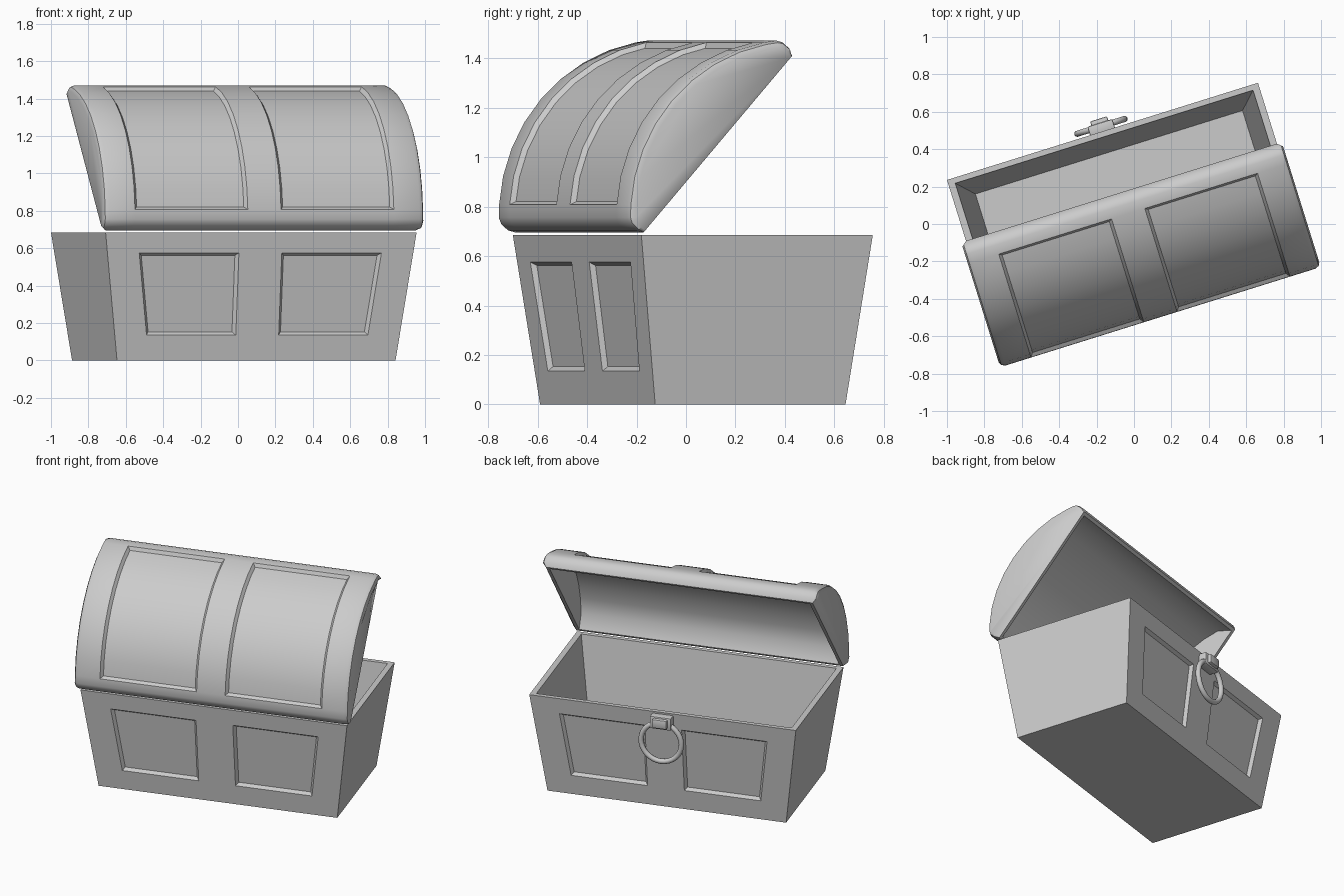
import bpy, bmesh
from math import radians, sin, cos, asin
from mathutils import Matrix

if "Cube" in bpy.data.objects:
    bpy.data.objects.remove(bpy.data.objects["Cube"])

# Whole chest is turned about z and slightly offset
CHEST = Matrix.Translation((-0.0225, 0.0275, 0)) @ Matrix.Rotation(radians(17.35), 4, 'Z')
LID = CHEST @ Matrix.Translation((0, -0.49, 0.685)) @ Matrix.Rotation(radians(48.6), 4, 'X')


def finish(bm, name, matrix, angle=35):
    bmesh.ops.recalc_face_normals(bm, faces=bm.faces)
    bm.transform(matrix)
    me = bpy.data.meshes.new(name)
    bm.to_mesh(me)
    bm.free()
    ob = bpy.data.objects.new(name, me)
    bpy.context.collection.objects.link(ob)
    bpy.ops.object.select_all(action='DESELECT')
    ob.select_set(True)
    bpy.context.view_layer.objects.active = ob
    bpy.ops.object.shade_smooth_by_angle(angle=radians(angle))
    return ob


def recess(bm, faces):
    bmesh.ops.recalc_face_normals(bm, faces=bm.faces)
    bmesh.ops.inset_region(bm, faces=faces, thickness=0.016, depth=-0.02, use_even_offset=True)


# Body: hollow flared box with two recessed panels on both long sides
bm = bmesh.new()
side, panels = {}, []
for s in (-1, 1):
    rows = []
    for z in (0, 0.135, 0.575, 0.685):
        U, V = 0.78 + 0.133 * z, 0.403 + 0.127 * z
        rows.append([bm.verts.new((u, s * V, z))
                     for u in (-U, 0.178 - U, -0.12, 0.12, U - 0.178, U)])
    side[s] = rows
    for j in range(3):
        for i in range(5):
            f = bm.faces.new((rows[j][i], rows[j][i + 1], rows[j + 1][i + 1], rows[j + 1][i]))
            if j == 1 and i in (1, 3):
                panels.append(f)
a, b = side[-1], side[1]
for i in (0, 5):
    for j in range(3):
        bm.faces.new((a[j][i], b[j][i], b[j + 1][i], a[j + 1][i]))
for i in range(5):
    bm.faces.new((a[0][i], a[0][i + 1], b[0][i + 1], b[0][i]))
CORNERS = ((-1, -1), (1, -1), (1, 1), (-1, 1))
top = [bm.verts.new((x * 0.834, y * 0.46, 0.685)) for x, y in CORNERS]
low = [bm.verts.new((x * 0.748, y * 0.373, 0.04)) for x, y in CORNERS]
for k in range(4):
    n = (k + 1) % 4
    bm.faces.new((top[k], top[n], low[n], low[k]))
bm.faces.new(low)
bm.faces.new(a[3] + [top[1], top[0]])
bm.faces.new(b[3] + [top[2], top[3]])
bm.faces.new((a[3][0], top[0], top[3], b[3][0]))
bm.faces.new((a[3][5], top[1], top[2], b[3][5]))
recess(bm, panels)
finish(bm, "chest_body", CHEST)

# Lid: arched hollow shell, section runs from hinge to front
R, MID = 0.713, 0.49
ARC = [-42] + [-37.8 + 75.6 * k / 8 for k in range(9)] + [42]


def section(off):
    r = R - off
    pts = [(MID + r * sin(radians(t)), -0.438 + r * cos(radians(t))) for t in ARC]
    back = [(0.014 + off * 0.3, 0), (off * 0.6, 0.028), (off * 0.8, 0.066)]
    front = [(2 * MID - w, h) for w, h in reversed(back)]
    return back + pts + front


bm = bmesh.new()
cols = []
ends = [(0.898, 0.03), (0.889, 0.009), (0.868, 0)]
spans = [(-u, o) for u, o in ends] + [(u, 0) for u in (-0.725, -0.093, 0.093, 0.725)] + ends[::-1]
for u, off in spans:
    sec = section(off)
    col = []
    for k, (w, h) in enumerate(sec):
        x = max(-0.872, min(0.872, u)) if k in (0, len(sec) - 1) else u
        col.append(bm.verts.new((x, w, h)))
    cols.append(col)
panels = []
for i in range(len(cols) - 1):
    for k in range(len(cols[0]) - 1):
        f = bm.faces.new((cols[i][k], cols[i + 1][k], cols[i + 1][k + 1], cols[i][k + 1]))
        if i in (3, 5) and 4 <= k <= 11:
            panels.append(f)
inner = []
for u in (-0.85, 0.85):
    pts = [(0.035, 0)] + section(0.04)[4:-4] + [(2 * MID - 0.035, 0)]
    inner.append([bm.verts.new((u, w, h)) for w, h in pts])
p, q = inner
for k in range(len(p) - 1):
    bm.faces.new((p[k], p[k + 1], q[k + 1], q[k]))
for loop in (p, q, cols[0], cols[-1]):
    bm.faces.new(loop)
for k in (0, -1):
    bm.faces.new([c[k] for c in cols] + [q[k], p[k]])
bm.faces.new((cols[0][0], p[0], p[-1], cols[0][-1]))
bm.faces.new((cols[-1][0], q[0], q[-1], cols[-1][-1]))
recess(bm, panels)
finish(bm, "chest_lid", LID, 40)


# Latch: stepped block and hanging ring on the opening side
def block(name, size, loc):
    bm = bmesh.new()
    bmesh.ops.create_cube(bm, size=1, matrix=Matrix.Translation(loc) @ Matrix.Diagonal((*size, 1)))
    bmesh.ops.bevel(bm, geom=bm.edges[:], offset=0.008, segments=2, affect='EDGES', profile=0.5)
    finish(bm, name, CHEST)


block("latch_base", (0.14, 0.065, 0.085), (0, 0.505, 0.63))
block("latch_cap", (0.095, 0.09, 0.06), (0, 0.515, 0.632))
bpy.ops.mesh.primitive_torus_add(major_radius=0.132, minor_radius=0.017,
                                 major_segments=32, minor_segments=10)
ring = bpy.context.object
ring.name = "latch_ring"
ring.data.transform(CHEST @ Matrix.Translation((0, 0.518, 0.495)) @ Matrix.Rotation(radians(90), 4, 'X'))
bpy.ops.object.shade_smooth()
